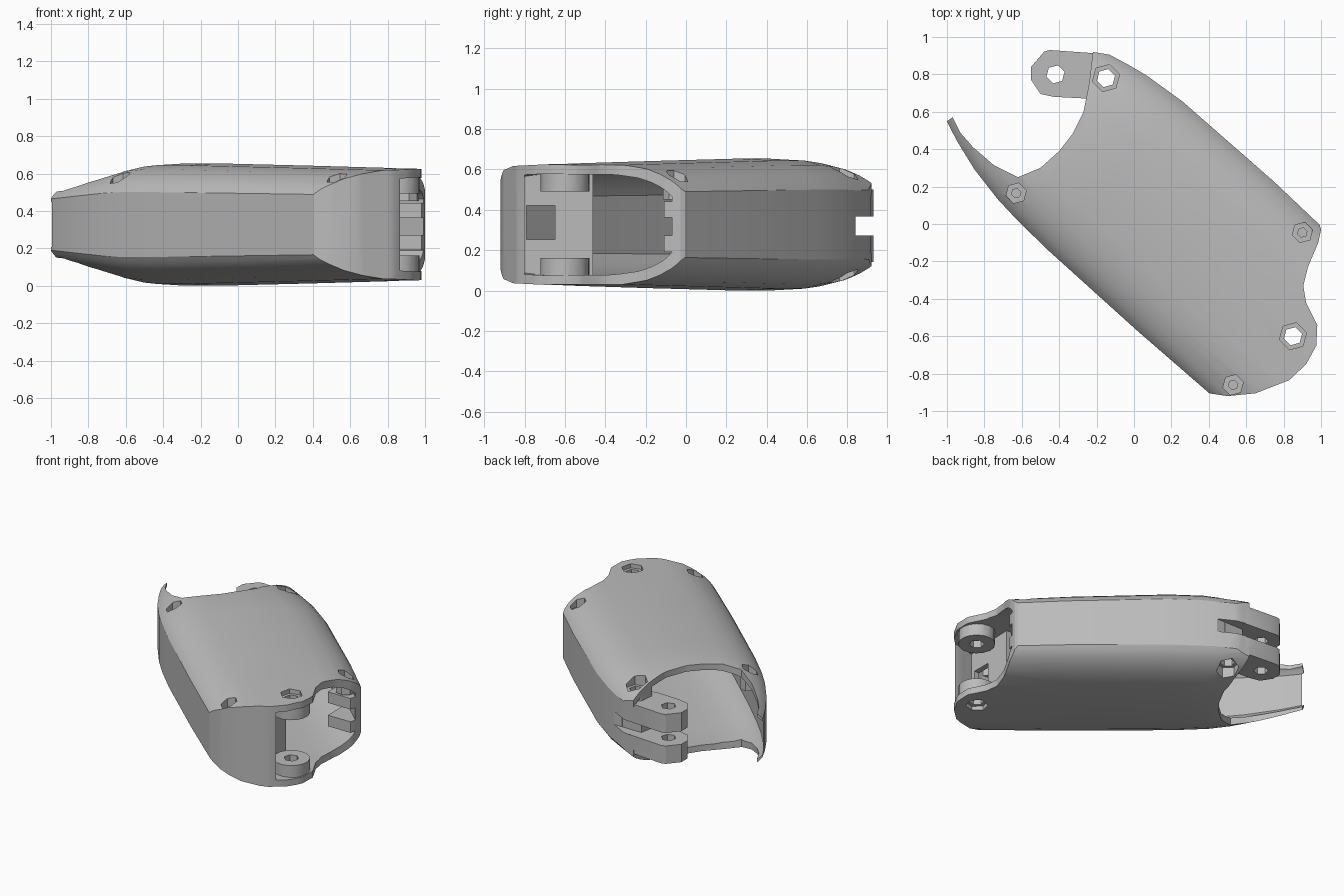
import bpy, bmesh, math
from mathutils import Vector

cube = bpy.data.objects.get("Cube")
if cube:
    bpy.data.objects.remove(cube, do_unlink=True)

grey = bpy.data.materials.new("plain_grey")
grey.use_nodes = True
colour = (0.5, 0.5, 0.5, 1)
grey.diffuse_color = colour
grey.node_tree.nodes["Principled BSDF"].inputs["Base Color"].default_value = colour

MID = 0.335                      # height of the centre plane
ALONG = Vector((0.742, -0.670))  # long axis in plan
ACROSS = Vector((0.670, 0.742))


def make(name, bm):
    bmesh.ops.recalc_face_normals(bm, faces=bm.faces)
    if bm.calc_volume(signed=True) < 0:
        bmesh.ops.reverse_faces(bm, faces=bm.faces)
    bmesh.ops.triangulate(bm, faces=bm.faces)
    mesh = bpy.data.meshes.new(name)
    bm.to_mesh(mesh)
    bm.free()
    ob = bpy.data.objects.new(name, mesh)
    bpy.context.collection.objects.link(ob)
    mesh.materials.append(grey)
    return ob


def prism(name, outline, z0, z1):
    bm = bmesh.new()
    low = [bm.verts.new((x, y, z0)) for x, y in outline]
    high = [bm.verts.new((x, y, z1)) for x, y in outline]
    bm.faces.new(low)
    bm.faces.new(high)
    for i in range(len(low)):
        bm.faces.new((low[i - 1], low[i], high[i], high[i - 1]))
    return make(name, bm)


def post(name, x, y, r, z0, z1, sides=6):
    ring = [(x + r * math.cos(math.tau * (i + .25) / sides),
             y + r * math.sin(math.tau * (i + .25) / sides)) for i in range(sides)]
    return prism(name, ring, z0, z1)


def check(mesh):
    """Return whether the mesh is closed, and its volume."""
    bm = bmesh.new()
    bm.from_mesh(mesh)
    closed = len(bm.faces) > 3 and all(e.is_manifold for e in bm.edges)
    volume = bm.calc_volume(signed=True)
    bm.free()
    return closed, volume


def combine(target, other, operation):
    before = check(target.data)[1]
    mod = target.modifiers.new("join", 'BOOLEAN')
    mod.operation, mod.object = operation, other
    result = None
    for solver in ('MANIFOLD', 'EXACT'):
        mod.solver = solver
        bpy.context.view_layer.update()
        graph = bpy.context.evaluated_depsgraph_get()
        mesh = bpy.data.meshes.new_from_object(target.evaluated_get(graph))
        closed, volume = check(mesh)
        sane = volume > before * .1 and abs(volume - before) > 1e-7
        if sane and (closed or result is None):
            result = mesh
        if sane and closed:
            break
    target.modifiers.clear()
    if result:
        target.data = result
    bpy.data.objects.remove(other, do_unlink=True)


# stations along the axis: position, near side, far side, half height
STATIONS = [(-1.2, -.23, .5, .25), (-1.0, -.305, .54, .27), (-.83, -.355, .57, .29),
            (-.63, -.39, .605, .315), (-.48, -.403, .635, .327), (-.25, -.412, .66, .327),
            (.4, -.412, .67, .315), (1.25, -.395, .65, .297)]
# quarter section: distance from the side, share of the half height
QUARTER = [(0, .53), (.02, .62), (.05, .71), (.1, .81), (.17, .9), (.28, .97)]


def tube(name, inset):
    bm = bmesh.new()
    rings = []
    for u, near, far, half in STATIONS:
        near, far, half = near + inset, far - inset, half - inset
        if inset:
            u *= 1.15
        top = [(near + o, half * h) for o, h in QUARTER]
        top.append(((near + far) / 2, half))
        top += [(far - o, half * h) for o, h in reversed(QUARTER)]
        section = top + [(v, -z) for v, z in reversed(top)]
        rings.append([bm.verts.new((*(ALONG * u + ACROSS * v), MID + z)) for v, z in section])
    n = len(rings[0])
    for a, b in zip(rings, rings[1:]):
        for i in range(n):
            j = (i + 1) % n
            bm.faces.new((a[i], a[j], b[j], b[i]))
    bm.faces.new(rings[0])
    bm.faces.new(rings[-1])
    return make(name, bm)


# outer shell trimmed to its plan outline
OUTLINE = [(-1, .55), (-.97, .57), (-.93, .49), (-.86, .41), (-.75, .315), (-.62, .25),
           (-.5, .3), (-.4, .39), (-.33, .48), (-.27, .6), (-.24, .75), (-.22, .92),
           (-.13, .905), (0, .835), (.3, .75), (.95, .15), (1, -.03), (.985, -.1),
           (.93, -.23), (.905, -.33), (.92, -.42), (.98, -.54), (.975, -.65),
           (.92, -.75), (.83, -.835), (.65, -.905), (.5, -.92), (.4, -.905),
           (-.2, -.5), (-.9, .1)]
shell = tube("limb_shell", 0)
combine(shell, prism("outline", OUTLINE, -.2, .9), 'INTERSECT')

# hollow, open at both ends and closed along the front
cavity = tube("cavity", .05)
OPENING = [(-2, .4), (-.2, -.82), (.4, -.82), (.6, -.84), (.84, -.8), (1.4, -.8),
           (1.4, .6), (.2, 1.5), (-1.2, 1.5), (-2, 1)]
combine(cavity, prism("opening", OPENING, -.2, .9), 'INTERSECT')

# pivot bosses, screw posts, teeth and a pierced web remain standing in the hollow
PIVOT, HINGE, TAB = (.85, -.6), (-.15, .78), (-.42, .8)
SCREWS = [(-.63, .165), (.9, -.045), (.53, -.86)]
for centre, radius, low, high in ((PIVOT, .122, .17, .5), (HINGE, .1, .16, .5)):
    for z0, z1 in ((-.1, low), (high, .8)):
        combine(cavity, post("pin_boss", *centre, radius, z0, z1, 16), 'DIFFERENCE')
for x, y in SCREWS:
    combine(cavity, post("screw_post", x, y, .07, .46, .8, 8), 'DIFFERENCE')
for z in (.2, .37):
    tooth = [(.8, -.11), (1.1, -.11), (1.1, .1), (.8, .1)]
    combine(cavity, prism("tooth", tooth, z, z + .08), 'DIFFERENCE')
web = prism("web", [(.67, -1), (.71, -1), (.71, -.46), (.67, -.46)], -.1, .8)
window = [(.5, -.79), (.9, -.79), (.9, -.65), (.5, -.65)]
combine(web, prism("window", window, .26, .43), 'DIFFERENCE')
combine(cavity, web, 'DIFFERENCE')
combine(shell, cavity, 'DIFFERENCE')

# forked hinge tab
FORK = [(-.55, .84), (-.48, .922), (-.45, .93), (-.2, .912), (-.13, .885), (-.03, .8),
        (-.1, .71), (-.24, .67), (-.43, .68), (-.5, .695), (-.55, .77)]
combine(shell, prism("fork", FORK, .15, .51), 'UNION')
SLOT = [(-.7, 1), (-.7, .6), (-.27, .6), (-.23, .84), (.05, .84), (.05, 1)]
combine(shell, prism("slot", SLOT, .28, .375), 'DIFFERENCE')

# through holes and hexagonal recesses
for x, y in (PIVOT, HINGE, TAB):
    combine(shell, post("pin_hole", x, y, .05, -.2, .9), 'DIFFERENCE')
for (x, y), depth in ((PIVOT, .27), (HINGE, .215)):
    for z0, z1 in ((-.2, MID - depth), (MID + depth, .9)):
        combine(shell, post("pin_recess", x, y, .075, z0, z1), 'DIFFERENCE')
for x, y in SCREWS:
    combine(shell, post("screw_recess", x, y, .056, .525, .9), 'DIFFERENCE')
    combine(shell, post("screw_hole", x, y, .026, .485, .9), 'DIFFERENCE')

# seat on the ground plane and shade
low = min(v.co.z for v in shell.data.vertices)
for v in shell.data.vertices:
    v.co.z -= low
bpy.ops.object.select_all(action='DESELECT')
shell.select_set(True)
bpy.context.view_layer.objects.active = shell
bpy.ops.object.shade_smooth_by_angle(angle=math.radians(30))
